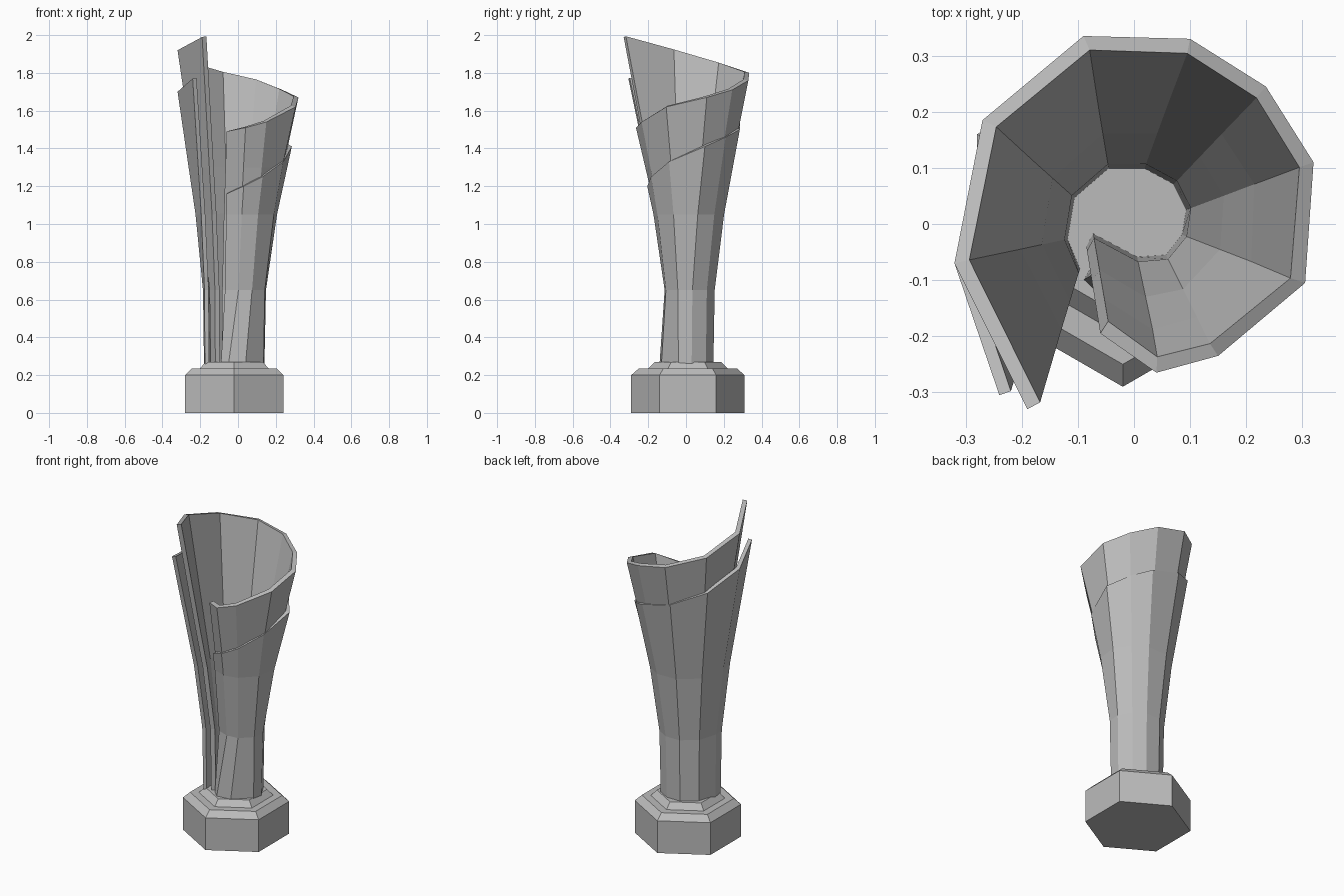
import bpy
import math

cube = bpy.data.objects.get("Cube")
if cube:
    bpy.data.objects.remove(cube, do_unlink=True)

metal = bpy.data.materials.new("grey_metal")
metal.use_nodes = True
GREY = (0.5, 0.5, 0.5, 1)
metal.diffuse_color = GREY
metal.node_tree.nodes["Principled BSDF"].inputs["Base Color"].default_value = GREY


def make_object(name, verts, faces):
    mesh = bpy.data.meshes.new(name)
    mesh.from_pydata(verts, [], faces)
    mesh.materials.append(metal)
    obj = bpy.data.objects.new(name, mesh)
    bpy.context.collection.objects.link(obj)
    return obj


# Hexagonal stepped base, lofted from radius and height pairs
def hex_base(name, profile, centre):
    verts, faces = [], []
    for radius, z in profile:
        for k in range(6):
            a = math.radians(30 + 60 * k)
            verts.append((centre[0] + radius * math.cos(a),
                          centre[1] + radius * math.sin(a), z))
    for r in range(len(profile) - 1):
        for k in range(6):
            n = (k + 1) % 6
            faces.append((r * 6 + k, r * 6 + n, r * 6 + 6 + n, r * 6 + 6 + k))
    faces.append(tuple(reversed(range(6))))
    faces.append(tuple(range(len(verts) - 6, len(verts))))
    return make_object(name, verts, faces)


# Flare of the wrapped sheets: none at the waist, full towards the rim
FLARE = [(0.26, 0), (0.65, 0.04), (1.05, 0.33), (1.67, 1), (2.0, 1.33)]


def flare(z):
    for (z0, f0), (z1, f1) in zip(FLARE, FLARE[1:]):
        if z <= z1:
            return f0 + (f1 - f0) * (z - z0) / (z1 - z0)
    return FLARE[-1][1]


# Open wrapped sheet between foot points and a sloping rim
def wrapped_sheet(name, foot, rim, levels, thickness, twist):
    verts, faces = [], []
    rows = len(levels) + 1
    for i, ((fx, fy), (rx, ry, rz)) in enumerate(zip(foot, rim)):
        for z in levels + [rz]:
            w = flare(z) / flare(rz)
            x, y = fx + (rx - fx) * w, fy + (ry - fy) * w
            if z == levels[0]:
                dx, dy = twist.get(i, (0, 0))
                x, y = x + dx, y + dy
            verts.append((x, y, z))
    for i in range(len(foot) - 1):
        for r in range(rows - 1):
            a, b = i * rows + r, (i + 1) * rows + r
            faces.append((b, a, a + 1, b + 1))
    obj = make_object(name, verts, faces)
    solid = obj.modifiers.new("thickness", "SOLIDIFY")
    solid.thickness = thickness
    solid.offset = -1
    solid.use_even_offset = True
    return obj


hex_base("hexagonal_base",
         [(0.3, 0), (0.3, 0.2), (0.26, 0.235), (0.21, 0.235), (0.175, 0.27)],
         (-0.02, 0.01))

# Tall inner sheet
wrapped_sheet(
    "inner_sheet",
    [(-.12, -.09), (-.145, -.03), (-.13, .06), (-.055, .125), (.025, .125),
     (.09, .09), (.12, .03), (.11, -.03), (.07, -.08), (0, -.085), (-.085, -.04)],
    [(-.19, -.33, 1.99), (-.32, -.07, 1.92), (-.27, .185, 1.85),
     (-.09, .335, 1.8), (.1, .33, 1.76), (.235, .245, 1.71), (.32, .11, 1.67),
     (.305, -.105, 1.62), (.15, -.235, 1.54), (.04, -.265, 1.51),
     (-.06, -.195, 1.49)],
    [0.26, 0.65, 1.05, 1.3], 0.026, {})

# Shorter outer sheet
wrapped_sheet(
    "outer_sheet",
    [(-.175, -.09), (-.18, -.03), (-.145, .08), (-.06, .145), (.03, .145),
     (.1, .105), (.14, .03), (.135, -.04), (.07, -.1), (0, -.105), (-.07, -.08)],
    [(-.24, -.305, 1.77), (-.32, -.07, 1.7), (-.26, .16, 1.62),
     (-.09, .285, 1.55), (.1, .285, 1.5), (.2, .21, 1.46), (.285, .1, 1.41),
     (.24, -.09, 1.33), (.13, -.185, 1.25), (.03, -.205, 1.2),
     (-.06, -.16, 1.16)],
    [0.26, 0.65, 1.05], 0.022,
    {8: (-.03, -.03), 9: (-.05, -.035), 10: (-.02, -.02)})
